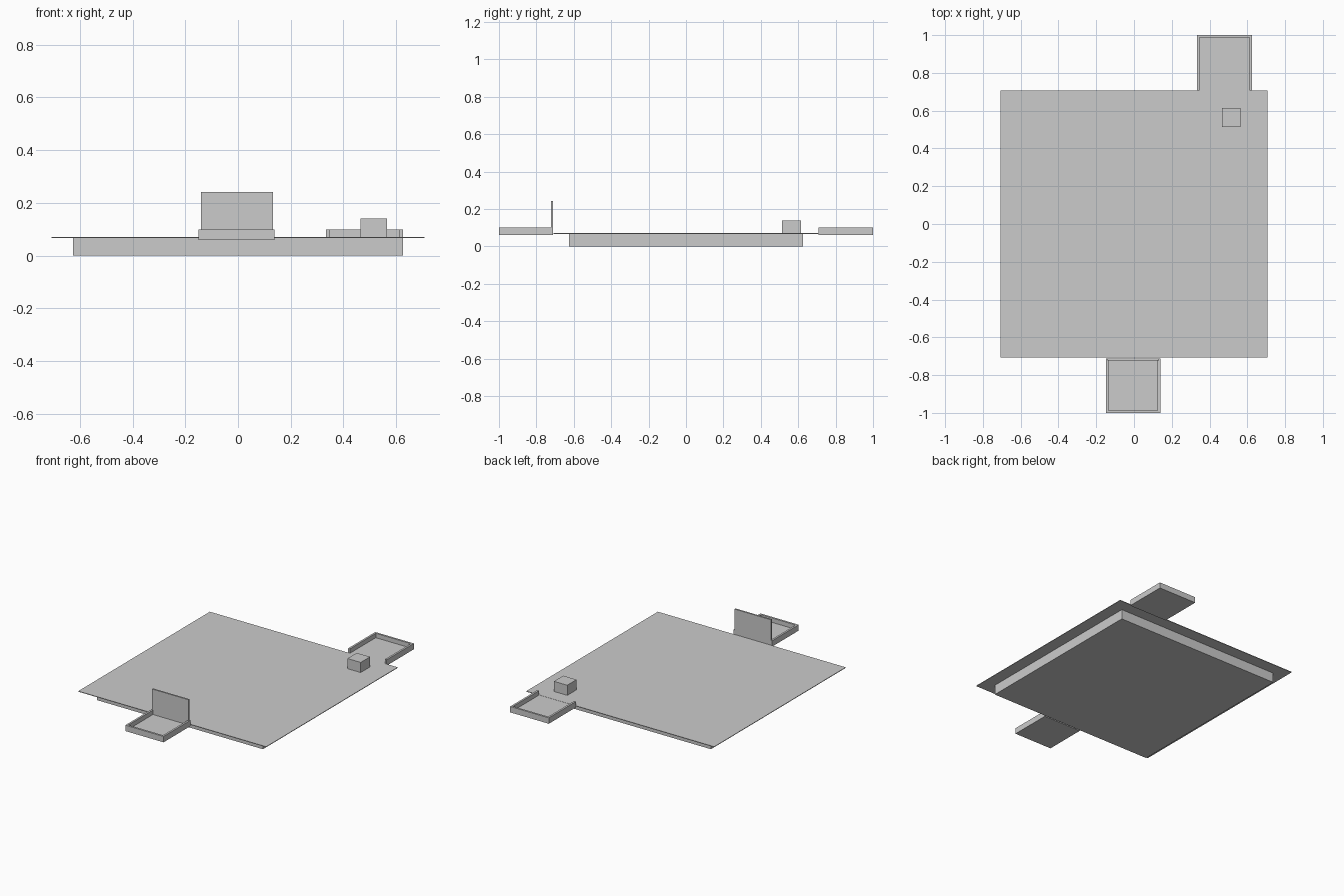
import bpy, bmesh

if "Cube" in bpy.data.objects:
    bpy.data.objects.remove(bpy.data.objects["Cube"])


def prism(name, outline, z0, z1):
    """Extrude a flat outline (counter-clockwise) from z0 to z1."""
    bm = bmesh.new()
    face = bm.faces.new([bm.verts.new((x, y, z0)) for x, y in outline])
    ext = bmesh.ops.extrude_face_region(bm, geom=[face], use_keep_orig=True)
    top = [g for g in ext["geom"] if isinstance(g, bmesh.types.BMVert)]
    bmesh.ops.translate(bm, verts=top, vec=(0, 0, z1 - z0))
    bmesh.ops.recalc_face_normals(bm, faces=bm.faces)
    mesh = bpy.data.meshes.new(name)
    bm.to_mesh(mesh)
    bm.free()
    obj = bpy.data.objects.new(name, mesh)
    bpy.context.collection.objects.link(obj)
    return obj


def box(name, x0, x1, y0, y1, z0, z1):
    return prism(name, [(x0, y0), (x1, y0), (x1, y1), (x0, y1)], z0, z1)


def tray(name, x0, x1, inner, outer, wall=0.0135):
    """Shallow landing: a floor with a U-shaped rim, open on the inner side."""
    lip = outer - wall if outer > inner else outer + wall
    box(name + "_floor", x0, x1, min(inner, outer), max(inner, outer), 0.06, 0.07)
    prism(name + "_rim", [
        (x0, inner), (x0, outer), (x1, outer), (x1, inner),
        (x1 - wall, inner), (x1 - wall, lip), (x0 + wall, lip), (x0 + wall, inner),
    ], 0.06, 0.10)


# foundation and wide thin deck
box("base", -0.625, 0.625, -0.625, 0.625, 0.0, 0.067)
box("deck", -0.708, 0.708, -0.708, 0.708, 0.067, 0.071)

# landings at front and back
tray("front_landing", -0.149, 0.139, -0.711, -1.0)
tray("back_landing", 0.334, 0.625, 0.708, 1.0)

# upright panel on the front landing and small block on the deck
box("front_panel", -0.141, 0.132, -0.722, -0.711, 0.06, 0.242)
box("deck_block", 0.465, 0.565, 0.514, 0.614, 0.071, 0.14)
